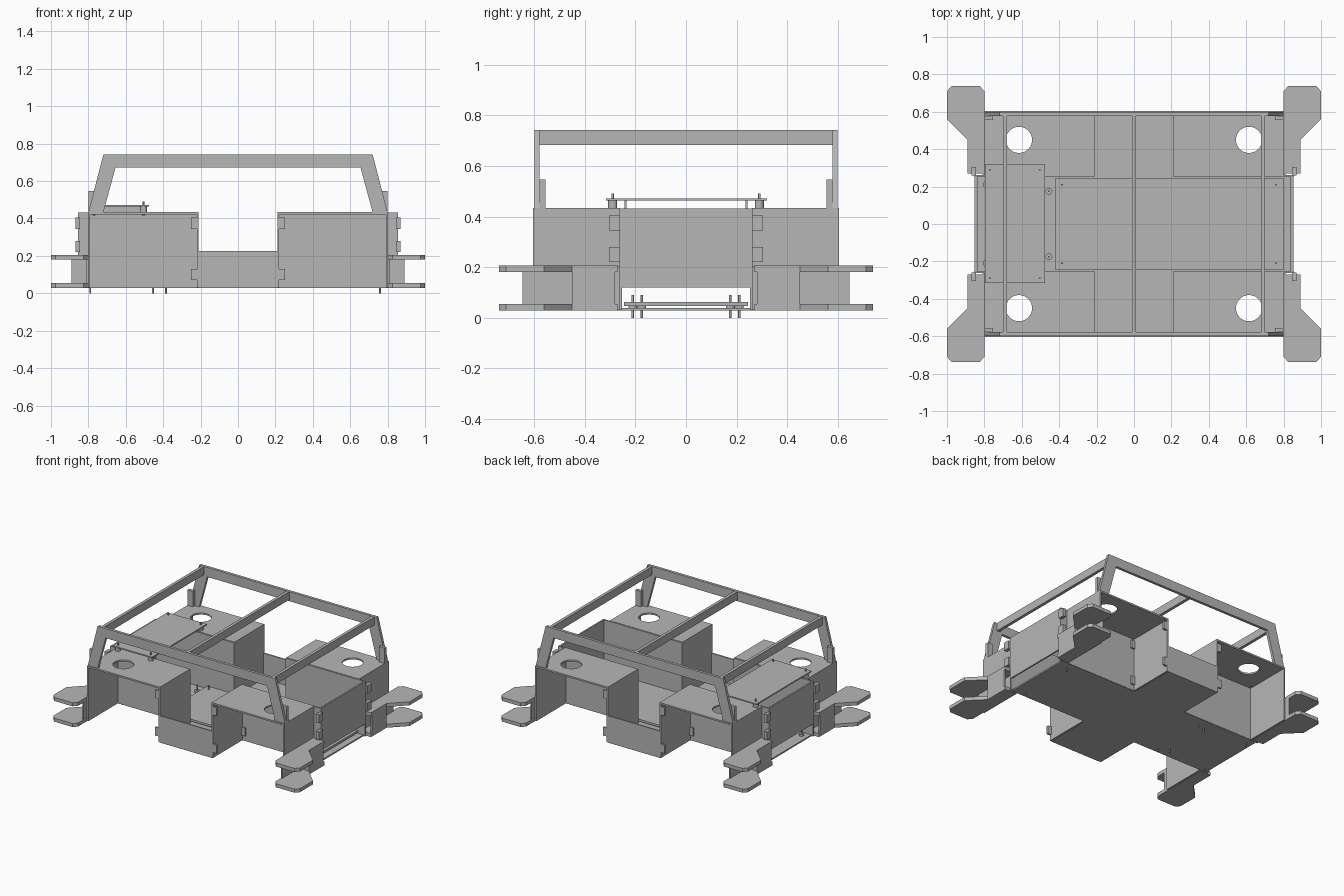
import bpy, bmesh
from mathutils import Matrix

cube = bpy.data.objects.get("Cube")
if cube:
    bpy.data.objects.remove(cube, do_unlink=True)

grey = bpy.data.materials.new("plain_grey")
grey.use_nodes = True
grey.diffuse_color = (0.47, 0.47, 0.47, 1)
bsdf = grey.node_tree.nodes["Principled BSDF"]
bsdf.inputs["Base Color"].default_value = grey.diffuse_color


def finish(name, bm):
    bmesh.ops.recalc_face_normals(bm, faces=bm.faces)
    mesh = bpy.data.meshes.new(name)
    bm.to_mesh(mesh)
    bm.free()
    mesh.materials.append(grey)
    obj = bpy.data.objects.new(name, mesh)
    bpy.context.collection.objects.link(obj)
    return obj


def box(name, x0, x1, y0, y1, z0, z1):
    bm = bmesh.new()
    bmesh.ops.create_cube(bm, size=1)
    for v in bm.verts:
        v.co = (x1 if v.co.x > 0 else x0, y1 if v.co.y > 0 else y0, z1 if v.co.z > 0 else z0)
    return finish(name, bm)


def prism(name, pts, lo, hi, upright=False):
    """Extrude an outline along z, or along y when upright."""
    bm = bmesh.new()
    face = bm.faces.new([bm.verts.new((a, lo, b) if upright else (a, b, lo)) for a, b in pts])
    out = bmesh.ops.extrude_face_region(bm, geom=[face])
    step = (0, hi - lo, 0) if upright else (0, 0, hi - lo)
    bmesh.ops.translate(bm, vec=step, verts=[g for g in out["geom"] if isinstance(g, bmesh.types.BMVert)])
    return finish(name, bm)


def pin(name, x, y, z0, z1, r):
    bm = bmesh.new()
    bmesh.ops.create_cone(bm, cap_ends=True, segments=16, radius1=r, radius2=r, depth=z1 - z0,
                          matrix=Matrix.Translation((x, y, (z0 + z1) / 2)))
    return finish(name, bm)


def mirrored(obj, x=True, y=True):
    mod = obj.modifiers.new("mirror", 'MIRROR')
    mod.use_axis = (x, y, False)
    return obj


# Cross-shaped floor and the equipment tray lying on it
END, MID, IN, OUT = 0.84, 0.21, 0.26, 0.605
prism("floor", [(-END, -IN), (-MID, -IN), (-MID, -OUT), (MID, -OUT), (MID, -IN), (END, -IN),
                (END, IN), (MID, IN), (MID, OUT), (-MID, OUT), (-MID, IN), (-END, IN)], 0.028, 0.038)
box("tray", -0.42, 0.8, -0.245, 0.245, 0.046, 0.062)

# Walls
mirrored(box("channel_wall", MID, 0.855, IN - 0.008, IN + 0.002, 0.03, 0.432))
mirrored(box("bay_wall", MID, MID + 0.01, IN, OUT, 0.03, 0.432))
mirrored(box("well_end_wall", 0.79, 0.8, IN, OUT, 0.03, 0.432))
mirrored(box("side_wall", -MID, MID, OUT - 0.01, OUT, 0.03, 0.225), x=False)
mirrored(box("end_wall", 0.842, 0.853, -IN, IN, 0.12, 0.432), y=False)

# Wheel well tops with a round hole
top = box("well_top", MID, 0.8, IN, OUT, 0.422, 0.434)
cutter = pin("hole_cutter", 0.615, 0.45, 0.35, 0.5, 0.07)
bm = bmesh.new()
bm.from_mesh(cutter.data)
bpy.data.objects.remove(cutter, do_unlink=True)
bm.free()
bm = bmesh.new()
bmesh.ops.create_cone(bm, cap_ends=True, segments=40, radius1=0.07, radius2=0.07, depth=0.2,
                      matrix=Matrix.Translation((0.615, 0.45, 0.43)))
cutter = finish("hole_cutter", bm)
cutter.hide_render = True
cutter.hide_viewport = True
cut = top.modifiers.new("hole", 'BOOLEAN')
cut.object = cutter
cut.operation = 'DIFFERENCE'
cut.solver = 'EXACT'
mirrored(top)

# Corner feet: two shaped plates and the uprights between them
foot = [(0.8, 0.27), (0.89, 0.27), (0.89, 0.45), (1.0, 0.56), (1.0, 0.71), (0.975, 0.738),
        (0.825, 0.738), (0.8, 0.71)]
for name, z in (("lower_foot", 0.028), ("upper_foot", 0.18)):
    mirrored(prism(name, foot, z, z + 0.026))
mirrored(box("foot_back_plate", 0.8, 0.81, IN, 0.645, 0.03, 0.205))
mirrored(box("foot_outer_plate", 0.878, 0.89, 0.28, 0.45, 0.03, 0.205))
mirrored(box("foot_rib", 0.8, 0.89, 0.44, 0.45, 0.05, 0.185))

# Joining tabs
for z in (0.22, 0.345):
    mirrored(box("end_tab", 0.845, 0.87, IN, 0.305, z, z + 0.06))
for z in (0.07, 0.345):
    mirrored(box("bay_tab", MID, 0.25, IN, 0.275, z, z + 0.06))
    mirrored(box("bay_outer_tab", MID, 0.25, OUT - 0.015, OUT, z, z + 0.06))

# Overhead frame: two trapezoid sides, three crossbars, corner brackets
mirrored(prism("frame_side", [(-0.8, 0.432), (-0.72, 0.742), (0.72, 0.742), (0.8, 0.432),
                              (0.72, 0.432), (0.655, 0.672), (-0.655, 0.672), (-0.72, 0.432)],
               0.578, 0.598, True), x=False)
for x in (-0.69, 0, 0.69):
    box("crossbar", x - 0.011, x + 0.011, -0.578, 0.578, 0.682, 0.741)
mirrored(box("frame_bracket", 0.755, 0.8, 0.555, 0.578, 0.432, 0.547))

# Raised deck at one end
box("deck", -0.797, -0.477, -0.315, 0.32, 0.463, 0.472)
mirrored(box("deck_rib", -0.72, -0.52, 0.235, 0.242, 0.432, 0.463), x=False)
for x in (-0.77, -0.505):
    mirrored(pin("deck_spacer", x, 0.29, 0.434, 0.463, 0.018), x=False)
    mirrored(pin("deck_screw", x, 0.29, 0.415, 0.49, 0.005), x=False)

# Floor screws
for x, y in ((-0.79, 0.21), (-0.385, 0.21), (0.76, 0.21), (-0.455, 0.175)):
    mirrored(pin("floor_screw", x, y, 0, 0.09, 0.005), x=False)
    mirrored(pin("screw_collar", x, y, 0.036, 0.05, 0.018), x=False)
